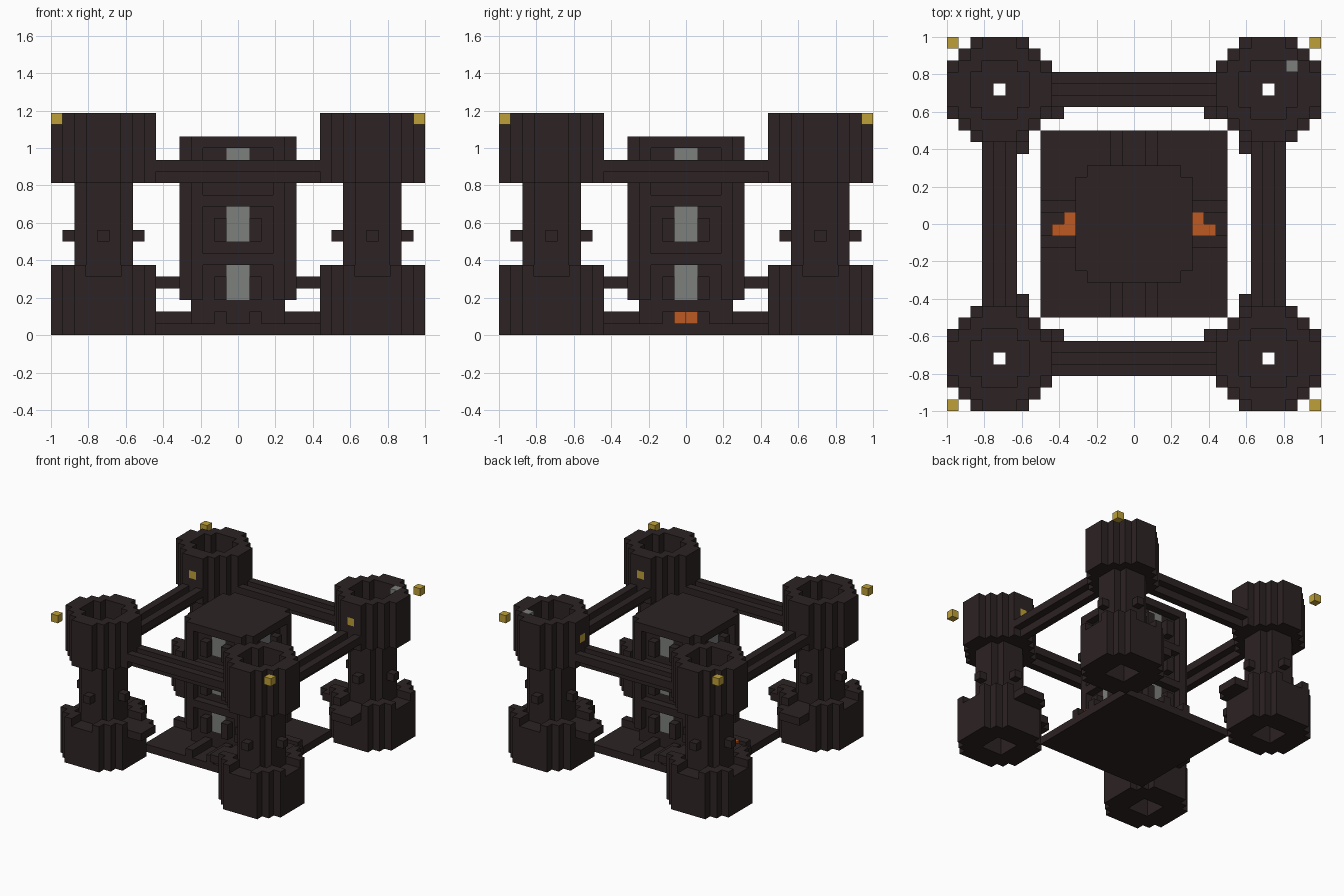
import bpy, bmesh
from mathutils import Vector

cube = bpy.data.objects.get("Cube")
if cube:
    bpy.data.objects.remove(cube, do_unlink=True)

U = 1 / 16  # size of one block


def material(name, rgb):
    m = bpy.data.materials.new(name)
    m.use_nodes = True
    m.diffuse_color = (*rgb, 1)
    m.node_tree.nodes["Principled BSDF"].inputs["Base Color"].default_value = (*rgb, 1)
    return m


DARK = material("dark_stone", (0.026, 0.017, 0.017))
GOLD = material("gold", (0.51, 0.35, 0.04))
EMBER = material("orange_ember", (0.51, 0.10, 0.017))
GLASS = material("grey_glass", (0.205, 0.215, 0.205))


def box(x0, x1, y0, y1, z0, z1):
    """Block cells filling a range; the upper ends are not included."""
    return {(x, y, z) for x in range(x0, x1) for y in range(y0, y1) for z in range(z0, z1)}


def disc(half, reach, z0, z1):
    """Stepped octagon of blocks around the origin."""
    return {c for c in box(-half, half + 1, -half, half + 1, z0, z1)
            if abs(c[0]) + abs(c[1]) <= reach}


def build(name, cells, mat, origin=(0, 0, 0)):
    """Skin a set of cells with its outer faces only."""
    bm = bmesh.new()
    verts = {}

    def vert(p):
        key = tuple(round(v * 2) for v in p)
        if key not in verts:
            verts[key] = bm.verts.new((p + Vector(origin)) * U)
        return verts[key]

    for c in cells:
        mid = Vector(c) + Vector((0.5, 0.5, 0.5))
        for axis in range(3):
            for sign in (-1, 1):
                n = Vector((0, 0, 0))
                n[axis] = sign
                if tuple(int(v) for v in Vector(c) + n) in cells:
                    continue
                a = Vector((0, 0, 0))
                a[(axis + 1) % 3] = 1
                b = n.cross(a)
                quad = [mid + (n + a * s + b * t) / 2
                        for s, t in ((-1, -1), (1, -1), (1, 1), (-1, 1))]
                try:
                    bm.faces.new([vert(p) for p in quad])
                except ValueError:
                    pass
    bmesh.ops.dissolve_limit(bm, angle_limit=0.01, verts=bm.verts[:], edges=bm.edges[:])
    mesh = bpy.data.meshes.new(name)
    bm.to_mesh(mesh)
    bm.free()
    mesh.materials.append(mat)
    obj = bpy.data.objects.new(name, mesh)
    bpy.context.collection.objects.link(obj)
    return obj


def turn(cells):
    """Quarter turn about the middle of the grid."""
    return {(-y - 1, x, z) for x, y, z in cells}


def four_sides(cells):
    out = set()
    for _ in range(4):
        out |= cells
        cells = turn(cells)
    return out


# Corner tower, drawn around its own centre block
base = disc(4, 6, 0, 5)
rim = {c for c in disc(4, 6, 5, 6)
       if (max(abs(c[0]), abs(c[1])) == 4 or abs(c[0]) + abs(c[1]) >= 5)
       and min(abs(c[0]), abs(c[1])) > 1}
shaft = disc(2, 3, 5, 14)
head = disc(4, 5, 13, 19) - disc(2, 3, 15, 19)
pegs = {(3, 0, 8), (-3, 0, 8), (0, 3, 8), (0, -3, 8)}
tower = (base | rim | shaft | head | pegs) - box(-1, 2, -1, 2, 0, 13) - {(0, 0, z) for z in range(19)}

# Broken walkway stubs on the inward sides (towards -x and -y)
stub = box(-6, -4, -1, 2, 4, 5) | {(-5, -2, 4)}
tower_stubs = stub | {(y, x, z) for x, y, z in stub}

# Gold lamps set in the inward walls, keyed by tower and wall direction
lamps = {(1, 1): [(0, -4, 16), (-4, 0, 16)], (-1, 1): [(0, -4, 16)], (1, -1): [(0, 4, 16)]}

for sx, side in ((1, "left"), (-1, "right")):
    for sy, end in ((1, "back"), (-1, "front")):
        tag = f"{end}_{side}"
        where = (11 if sx > 0 else -12, 11 if sy > 0 else -12, 0)
        body = tower | {(x * sx, y * sy, z) for x, y, z in tower_stubs}
        lamp = set(lamps.get((sx, sy), []))
        body -= lamp
        if sx == sy == 1:
            body.discard((2, 2, 18))
            build("tower_top_pane", {(2, 2, 18)}, GLASS, where)
        build(f"tower_{tag}", body, DARK, where)
        if lamp:
            build(f"wall_lamp_{tag}", lamp, GOLD, where)
        build(f"corner_light_{tag}", {(4 * sx, 4 * sy, 18)}, GOLD, where)

# Upper bridges: a low floor between two rails
bridge = (box(-7, 7, -12, -11, 13, 14) | box(-7, 7, -13, -12, 14, 15)
          | box(-7, 7, -11, -10, 14, 15))
for name in ("front", "left", "back", "right"):
    build(f"bridge_{name}", bridge, DARK)
    bridge = turn(bridge)

# Ground slab with railed paths out from the keep
path_rails = box(-2, -1, -8, -4, 1, 2) | box(1, 2, -8, -4, 1, 2)
slab = box(-8, 8, -8, 8, 0, 1) | four_sides(path_rails)

# Central keep: core, corner pilasters, lintels and window jambs
keep = box(-4, 4, -4, 4, 1, 17)
facade = box(-4, -3, -5, -4, 3, 17) | box(3, 4, -5, -4, 3, 17)
windows = set()
for z in (3, 8, 13):
    facade |= box(-4, 4, -5, -4, z + 3, z + 4)
    facade |= box(-2, -1, -5, -4, z, z + 2) | box(1, 2, -5, -4, z, z + 2)
    windows |= box(-1, 1, -4, -3, z, z + 3)
windows = four_sides(windows)
build("keep_and_ground_slab", (slab | keep | four_sides(facade)) - windows, DARK)
build("keep_windows", windows, GLASS)

# Embers on the side paths
for sx, side in ((1, "left"), (-1, "right")):
    cells = {(5, -1, 1), (6, -1, 1), (5, 0, 1)}
    if sx < 0:
        cells = {(-x - 1, y, z) for x, y, z in cells}
    build(f"embers_{side}", cells, EMBER)
